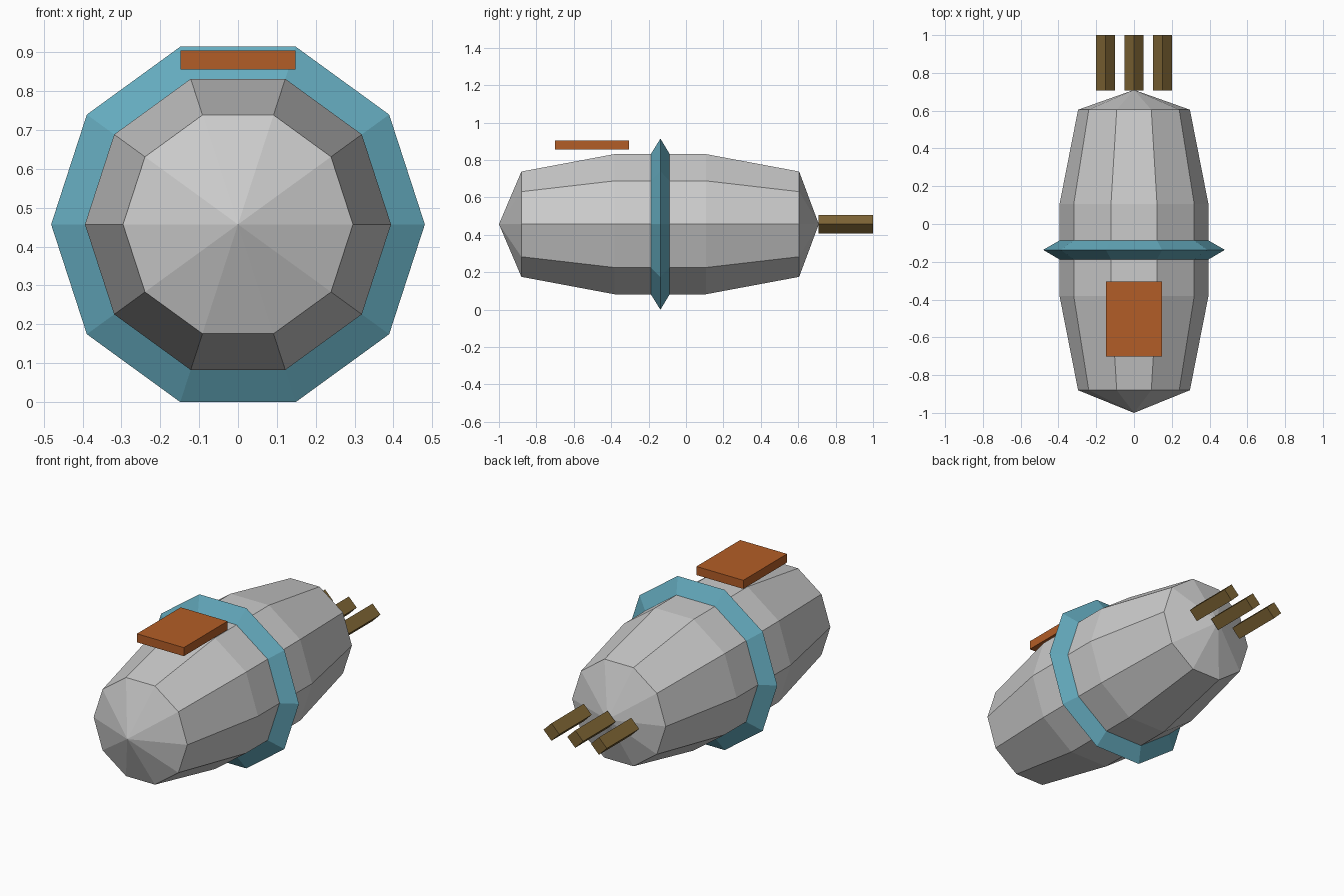
import bpy, bmesh
from math import cos, sin, tau

if "Cube" in bpy.data.objects:
    bpy.data.objects.remove(bpy.data.objects["Cube"])

AXIS_Z = 0.457


def material(name, rgb):
    mat = bpy.data.materials.new(name)
    mat.diffuse_color = (*rgb, 1)
    mat.use_nodes = True
    mat.node_tree.nodes["Principled BSDF"].inputs["Base Color"].default_value = mat.diffuse_color
    return mat


def finish(name, bm, mat=None):
    bmesh.ops.recalc_face_normals(bm, faces=bm.faces)
    mesh = bpy.data.meshes.new(name)
    bm.to_mesh(mesh)
    bm.free()
    obj = bpy.data.objects.new(name, mesh)
    bpy.context.collection.objects.link(obj)
    if mat:
        mesh.materials.append(mat)
    return obj


def lathe(name, profile, sides, x=0, mat=None, closed=False):
    """Turn (radius, y) points around the lengthwise axis; radius 0 makes a tip."""
    bm = bmesh.new()
    rings = []
    for r, y in profile:
        count = sides if r else 1
        rings.append([bm.verts.new((x + r * cos(tau * i / sides), y,
                                    AXIS_Z + r * sin(tau * i / sides)))
                      for i in range(count)])
    pairs = list(zip(rings, rings[1:]))
    if closed:
        pairs.append((rings[-1], rings[0]))
    for a, b in pairs:
        for i in range(sides):
            j = (i + 1) % sides
            quad = [a[i % len(a)], a[j % len(a)], b[j % len(b)], b[i % len(b)]]
            bm.faces.new(list(dict.fromkeys(quad)))
    # Flat caps on open ends
    if not closed:
        for ring in (rings[0], rings[-1]):
            if len(ring) > 1:
                bm.faces.new(ring)
    return finish(name, bm, mat)


blue = material("blue", (0.13, 0.41, 0.52))
orange = material("orange", (0.45, 0.11, 0.02))
brass = material("brass", (0.21, 0.13, 0.035))

# Faceted hull with pointed nose and tail
lathe("hull", [(0, -1), (0.296, -0.88), (0.394, -0.382), (0.394, 0.106),
               (0.296, 0.605), (0, 0.71)], 10)

# Sharp-edged band around the middle
lathe("band", [(0.394, -0.188), (0.481, -0.137), (0.394, -0.087)], 10,
      mat=blue, closed=True)

# Three rear prongs
for side, x in (("left", -0.15), ("middle", 0), ("right", 0.15)):
    lathe(f"{side}_prong", [(0.05, 0.708), (0.05, 1)], 4, x=x, mat=brass)

# Floating plate above the nose
bm = bmesh.new()
bmesh.ops.create_cube(bm, size=1)
bmesh.ops.scale(bm, vec=(0.296, 0.395, 0.049), verts=bm.verts)
bmesh.ops.translate(bm, vec=(0, -0.503, 0.88), verts=bm.verts)
finish("plate", bm, orange)
